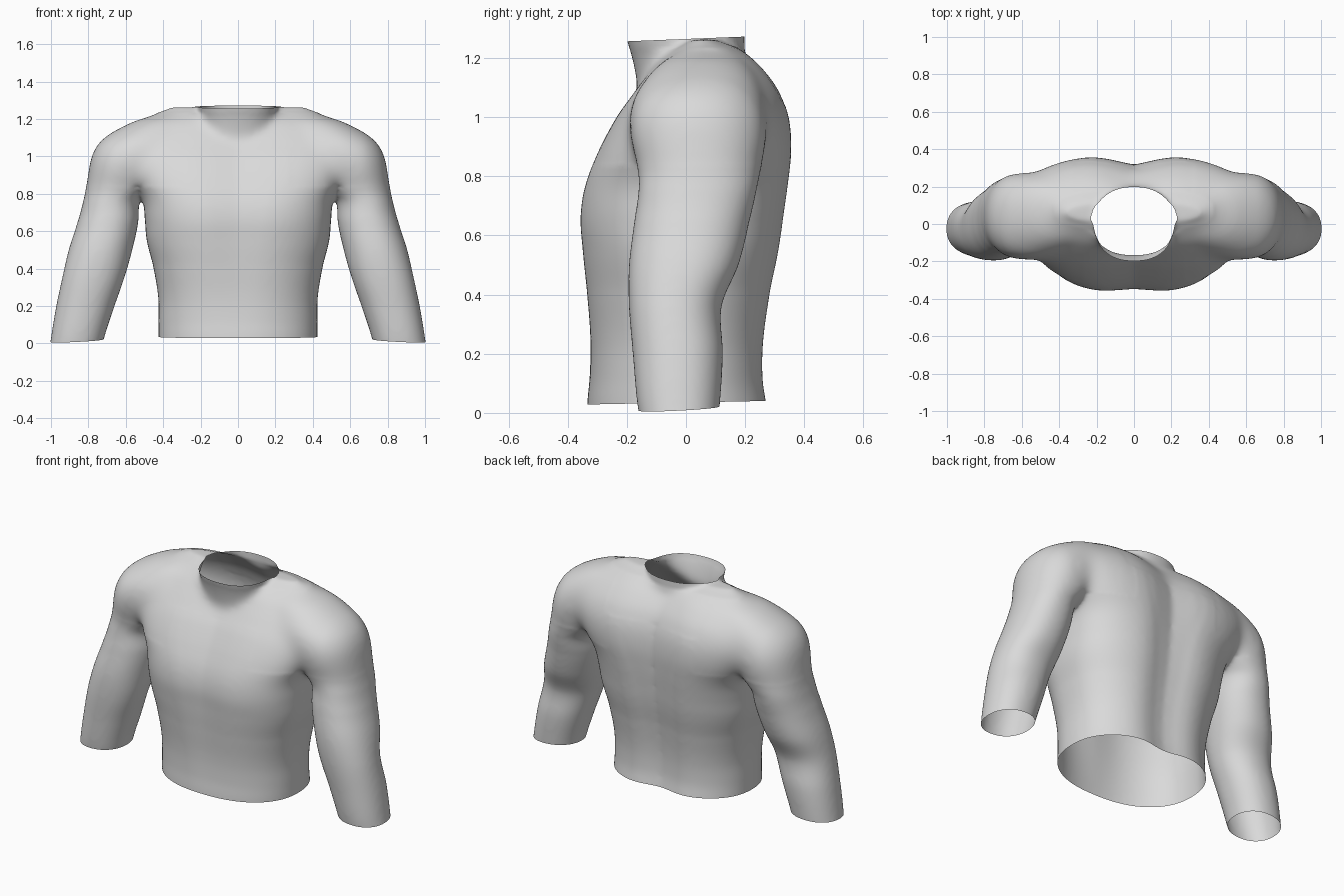
import bpy
import bmesh
from math import cos, sin, pi, exp, copysign, radians, hypot
from mathutils import Vector

cube = bpy.data.objects.get("Cube")
if cube:
    bpy.data.objects.remove(cube)

SIDES = 64
STEPS = 6


def smooth_rows(rows):
    """Pass a smooth spline through rows of (z, x0, x1, y0, y1, power)."""
    pts = [Vector(r) for r in rows]
    out = []
    for i in range(len(pts) - 1):
        a, b = pts[i], pts[i + 1]
        before, after = pts[max(i - 1, 0)], pts[min(i + 2, len(pts) - 1)]
        for s in range(STEPS):
            t = s / STEPS
            row = (a * 2 + (b - before) * t
                   + (before * 2 - a * 5 + b * 4 - after) * t ** 2
                   + (a * 3 - before - b * 3 + after) * t ** 3) / 2
            row[0] = a[0] + (b[0] - a[0]) * t
            out.append(row)
    return out + [pts[-1]]


def loft(bm, rows, front_dip=0.0, back_dip=0.0):
    """Closed tube of horizontal rounded sections, with optional centre grooves."""
    rings = []
    for z, x0, x1, y0, y1, power in smooth_rows(rows):
        ring = []
        front = front_dip * min(max(z / 0.6, 0), 1)
        for k in range(SIDES):
            a = 2 * pi * k / SIDES
            c, s = cos(a), sin(a)
            u = copysign(abs(c) ** power, c)
            v = copysign(abs(s) ** power, s)
            x = (x0 + x1) / 2 + u * (x1 - x0) / 2
            y = (y0 + y1) / 2 + v * (y1 - y0) / 2
            y -= (back_dip if v > 0 else -front) * exp(-(x / 0.13) ** 2)
            ring.append(bm.verts.new((x, y, z)))
        rings.append(ring)
    faces = [bm.faces.new(rings[0]), bm.faces.new(rings[-1])]
    for low, high in zip(rings, rings[1:]):
        for k in range(SIDES):
            n = (k + 1) % SIDES
            faces.append(bm.faces.new((low[k], low[n], high[n], high[k])))
    bmesh.ops.recalc_face_normals(bm, faces=faces)


def cut(bm, region, point, normal):
    """Trim away what lies beyond a plane, only inside a region."""
    faces = [f for f in bm.faces if all(region(v.co) for v in f.verts)]
    edges = {e for f in faces for e in f.edges}
    verts = {v for f in faces for v in f.verts}
    bmesh.ops.bisect_plane(bm, geom=list(verts) + list(edges) + faces,
                           plane_co=point, plane_no=normal, clear_outer=True)


def relax(bm, region, times):
    """Blend creases inside a region."""
    verts = [v for v in bm.verts if region(v.co)]
    for _ in range(times):
        bmesh.ops.smooth_vert(bm, verts=verts, factor=0.5, use_axis_x=True,
                              use_axis_y=True, use_axis_z=True)


# Body: height, half width, front, back, roundness
body = [
    (-0.12, 0.425, -0.336, 0.32, 0.88), (0.04, 0.425, -0.335, 0.297, 0.88),
    (0.12, 0.425, -0.33, 0.285, 0.88), (0.25, 0.427, -0.332, 0.287, 0.86),
    (0.42, 0.455, -0.348, 0.308, 0.83), (0.55, 0.488, -0.362, 0.332, 0.8),
    (0.66, 0.498, -0.369, 0.346, 0.76), (0.77, 0.512, -0.35, 0.358, 0.7),
    (0.89, 0.575, -0.3, 0.365, 0.64), (1.0, 0.61, -0.24, 0.354, 0.62),
    (1.1, 0.59, -0.17, 0.317, 0.66), (1.18, 0.52, -0.11, 0.257, 0.74),
    (1.23, 0.44, -0.05, 0.2, 0.85), (1.262, 0.36, 0.0, 0.12, 0.9),
]
# Sleeve: height, inner side, outer side, front, back
sleeve = [
    (-0.12, 0.75, 1.02, -0.14, 0.10), (0.03, 0.715, 1.0, -0.165, 0.115),
    (0.2, 0.66, 0.972, -0.18, 0.125), (0.36, 0.605, 0.938, -0.193, 0.12),
    (0.5, 0.565, 0.905, -0.193, 0.178), (0.65, 0.533, 0.858, -0.175, 0.215),
    (0.76, 0.525, 0.828, -0.16, 0.24), (0.83, 0.46, 0.813, -0.165, 0.255),
    (0.92, 0.4, 0.8, -0.19, 0.275), (1.0, 0.36, 0.784, -0.195, 0.275),
    (1.07, 0.3, 0.747, -0.18, 0.262), (1.13, 0.25, 0.674, -0.14, 0.242),
    (1.19, 0.22, 0.555, -0.08, 0.2), (1.225, 0.25, 0.45, -0.02, 0.15),
]
# Collar: height, half width, front, back
collar = [
    (0.95, 0.18, -0.13, 0.2), (1.1, 0.19, -0.162, 0.2),
    (1.18, 0.2, -0.178, 0.2), (1.26, 0.212, -0.2, 0.198),
    (1.4, 0.22, -0.23, 0.198),
]

bm = bmesh.new()
loft(bm, [(z, -w, w, f, b, p) for z, w, f, b, p in body], 0.022, 0.048)
loft(bm, [(z, -w, w, f, b, 0.87) for z, w, f, b in collar])
loft(bm, [(*row, 0.92) for row in sleeve])
loft(bm, [(z, -x1, -x0, f, b, 0.92) for z, x0, x1, f, b in sleeve])
mesh = bpy.data.meshes.new("shirt_parts")
bm.to_mesh(mesh)
bm.free()
shirt = bpy.data.objects.new("shirt", mesh)
bpy.context.scene.collection.objects.link(shirt)

# Merge body, collar and sleeves into one soft skin
remesh = shirt.modifiers.new("merge", "REMESH")
remesh.mode = "VOXEL"
remesh.voxel_size = 0.012
soften = shirt.modifiers.new("soften", "SMOOTH")
soften.factor = 0.5
soften.iterations = 14
graph = bpy.context.evaluated_depsgraph_get()
skin = bpy.data.meshes.new_from_object(shirt.evaluated_get(graph))
shirt.modifiers.clear()

bm = bmesh.new()
bm.from_mesh(skin)

# Blend the shoulders and the base of the collar into the body
relax(bm, lambda p: 0.36 < abs(p.x) < 0.66 and 0.88 < p.z < 1.15, 40)
relax(bm, lambda p: 0.28 < abs(p.x) < 0.9 and 0.84 < p.z < 1.23, 30)
relax(bm, lambda p: abs(p.x) < 0.32 and 1.04 < p.z < 1.23, 30)

# Open the hem, cuffs and neck
cut(bm, lambda p: abs(p.x) < 0.56 and p.z < 0.3, (0, 0, 0.035), (0, 0.02, -1))
for side in (-1, 1):
    cut(bm, lambda p: p.x * side > 0.56 and p.z < 0.3,
        (side * 0.86, 0, 0.016), (side * -0.05, 0.05, -1))
cut(bm, lambda p: hypot(p.x / 0.28, p.y / 0.26) < 1 and p.z > 1.15,
    (0, 0, 1.264), (0, -0.04, 1))
bm.to_mesh(skin)
bm.free()
shirt.data = skin
skin.name = "shirt"
bpy.data.meshes.remove(mesh)

# Cloth colour
cloth = bpy.data.materials.new("light_grey_cloth")
cloth.use_nodes = True
colour = (0.7, 0.7, 0.7, 1)
cloth.diffuse_color = colour
cloth.node_tree.nodes["Principled BSDF"].inputs["Base Color"].default_value = colour
skin.materials.clear()
skin.materials.append(cloth)

bpy.context.view_layer.objects.active = shirt
shirt.select_set(True)
bpy.ops.object.shade_smooth_by_angle(angle=radians(60))
